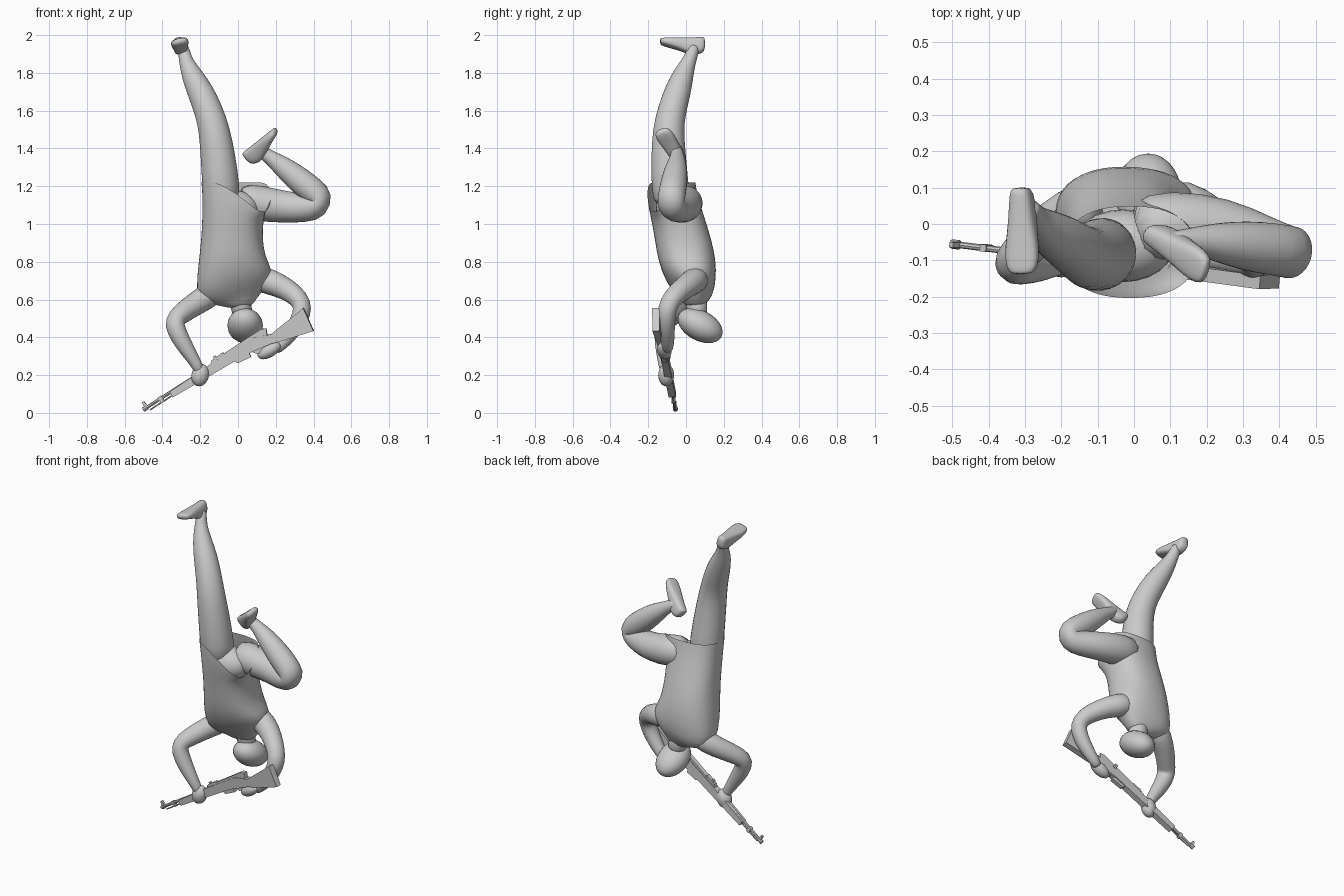
import bpy, bmesh, math
from mathutils import Vector as V, Matrix

if "Cube" in bpy.data.objects:
    bpy.data.objects.remove(bpy.data.objects["Cube"])

GREY = bpy.data.materials.new("plain_grey")
GREY.diffuse_color = (0.6, 0.6, 0.6, 1)
GREY.use_nodes = True
GREY.node_tree.nodes["Principled BSDF"].inputs["Base Color"].default_value = GREY.diffuse_color


def finish(bm, name, smooth=True, subdiv=0):
    bmesh.ops.recalc_face_normals(bm, faces=bm.faces)
    me = bpy.data.meshes.new(name)
    bm.to_mesh(me)
    bm.free()
    me.materials.append(GREY)
    ob = bpy.data.objects.new(name, me)
    bpy.context.collection.objects.link(ob)
    if smooth:
        for p in me.polygons:
            p.use_smooth = True
    if subdiv:
        m = ob.modifiers.new("Subdivision", 'SUBSURF')
        m.levels = m.render_levels = subdiv
    return ob


def skin(rings, name, caps=(True, True), subdiv=1, smooth=True):
    """Joins a list of equal point rings into a surface."""
    bm = bmesh.new()
    rows = [[bm.verts.new(p) for p in r] for r in rings]
    n = len(rows[0])
    for a, b in zip(rows, rows[1:]):
        for i in range(n):
            bm.faces.new((a[i], a[(i + 1) % n], b[(i + 1) % n], b[i]))
    if caps[0]:
        bm.faces.new(rows[0])
    if caps[1]:
        bm.faces.new(rows[-1])
    return finish(bm, name, smooth, subdiv)


def limb(name, pts, n=14):
    """Tube through (x, y, z, radius) points."""
    P = [V(p[:3]) for p in pts]
    ref, rings = V((0.1, 1, 0.05)), []
    for i, p in enumerate(P):
        t = (P[min(i + 1, len(P) - 1)] - P[max(i - 1, 0)]).normalized()
        ref = (ref - t * ref.dot(t)).normalized()
        side = t.cross(ref)
        r = pts[i][3]
        rings.append([p + (ref * math.cos(a) + side * math.sin(a)) * r
                      for a in (2 * math.pi * k / n for k in range(n))])
    return skin(rings, name)


def ball(name, centre, size, axis=(0, 0, 1)):
    """Ellipsoid with its z size laid along axis."""
    bm = bmesh.new()
    bmesh.ops.create_uvsphere(bm, u_segments=24, v_segments=14, radius=1)
    rot = V(axis).to_track_quat('Z', 'X').to_matrix().to_4x4()
    bm.transform(Matrix.Translation(centre) @ rot @ Matrix.Diagonal((*size, 1)))
    return finish(bm, name)


def foot(name, heel, toe, up):
    heel, d = V(heel), V(toe) - V(heel)
    up = V(up)
    up = (up - d * (up.dot(d) / d.dot(d))).normalized()
    side = d.normalized().cross(up)
    rings = []
    for t, h, w in ((0, .06, .022), (.06, .09, .032), (.3, .1, .038), (.5, .075, .042),
                    (.72, .055, .05), (.92, .04, .046), (1, .028, .03)):
        ring = []
        for k in range(12):
            a = 2 * math.pi * k / 12
            c, s = math.cos(a), math.sin(a)
            c = math.copysign(abs(c) ** .7, c)
            s = math.copysign(abs(s) ** .6, s)
            ring.append(heel + d * t + side * w * c + up * (h / 2 * (1 + s)))
        rings.append(ring)
    return skin(rings, name)


# Shirt: upside-down torso; hem open at the top and pulled down by the bent leg
rings = []
for z, x0, x1, y0, y1, slope in ((1.22, -.195, .175, -.205, .05, 0), (1.14, -.188, .15, -.2, .065, 0),
                                 (1.03, -.19, .135, -.185, .1, 0), (.92, -.195, .13, -.165, .135, 0),
                                 (.81, -.21, .145, -.15, .16, .1), (.71, -.225, .185, -.11, .16, .25),
                                 (.64, -.2, .17, -.055, .145, .3), (.59, -.1, .1, -.01, .11, .2),
                                 (.555, -.055, .07, 0, .1, 0)):
    ring = []
    for k in range(24):
        a = 2 * math.pi * k / 24
        c, s = math.cos(a), math.sin(a)
        c = math.copysign(abs(c) ** .85, c)
        s = math.copysign(abs(s) ** .85, s)
        x = (x0 + x1) / 2 + (x1 - x0) / 2 * c
        y = (y0 + y1) / 2 + (y1 - y0) / 2 * s
        drop = max(0, math.cos(a + math.radians(42))) ** 2.5 * .16
        drop *= max(0, (z - 1.0) / .22)
        ring.append((x, y, z + slope * x - drop))
    rings.append(ring)
skin(rings, "shirt", caps=(False, True))

# Pelvis, neck and head
ball("pelvis", (-.03, -.06, 1.08), (.14, .1, .1))
limb("neck", [(0, .05, .64, .06), (.015, .055, .57, .058), (.03, .065, .5, .055)])
ball("head", (.038, .075, .462), (.08, .094, .128), (.02, .85, -.45))

# Straight leg
limb("straight_leg", [(-.085, -.07, 1.08, .1), (-.09, -.085, 1.2, .102), (-.105, -.092, 1.35, .096),
                      (-.125, -.095, 1.5, .085), (-.155, -.075, 1.6, .078), (-.198, -.045, 1.7, .073),
                      (-.245, -.015, 1.79, .058), (-.275, .015, 1.86, .038), (-.285, .035, 1.91, .033),
                      (-.295, .045, 1.95, .03)])
foot("straight_foot", (-.32, .1, 1.99), (-.312, -.14, 1.982), (.23, 0, -1))

# Bent leg
limb("bent_leg", [(-.01, -.02, 1.13, .09), (.1, 0, 1.11, .1), (.25, -.01, 1.09, .087),
                  (.36, -.055, 1.083, .077), (.43, -.08, 1.095, .074), (.445, -.08, 1.13, .074),
                  (.39, -.07, 1.18, .075), (.31, -.06, 1.245, .071), (.23, -.05, 1.31, .056),
                  (.16, -.045, 1.36, .036), (.12, -.05, 1.385, .034), (.1, -.055, 1.4, .03)])
foot("bent_foot", (.02, -.025, 1.375), (.19, -.135, 1.508), (.8, .1, -.9))

# Arms and hands
limb("front_hand_arm", [(-.1, .06, .66, .07), (-.18, .035, .605, .068), (-.26, -.025, .555, .06),
                        (-.325, -.09, .505, .055), (-.34, -.115, .47, .054), (-.31, -.12, .4, .05),
                        (-.26, -.12, .32, .04), (-.215, -.115, .25, .03), (-.2, -.11, .21, .028)])
limb("trigger_hand_arm", [(.08, .065, .72, .075), (.17, .04, .695, .07), (.26, -.02, .655, .06),
                          (.325, -.075, .605, .054), (.345, -.1, .555, .052), (.325, -.105, .49, .048),
                          (.28, -.1, .42, .042), (.225, -.095, .355, .032), (.19, -.1, .33, .028)])
ball("front_hand", (-.2, -.105, .2), (.046, .042, .06), (.25, 0, 1))
ball("trigger_hand", (.165, -.115, .33), (.036, .038, .068), (.85, -.1, .5))

# Rifle frame: u along the gun from the muzzle, n towards its sights, w sideways
U = V((.84, -.105, .54)).normalized()
N = V((-.54, 0, .84))
N = (N - U * N.dot(U)).normalized()
W = U.cross(N)
START = V((-.505, -.055, .022))


def gun(u, n, w=0):
    return START + U * u + N * n + W * w


def plate(name, prof, half, w=0):
    skin([[gun(u, n, w + s * half) for u, n in prof] for s in (-1, 1)], name, subdiv=0, smooth=False)


def rod(name, u0, u1, n, r, w=0):
    skin([[gun(u, n + r * math.sin(k * math.pi / 4), w + r * math.cos(k * math.pi / 4))
           for k in range(8)] for u in (u0, u1)], name, subdiv=0, smooth=False)


plate("stock", [(.17, -.002), (.45, .005), (.7, 0), (.75, -.02), (.79, -.036), (.84, -.03), (1.01, -.012),
                (.99, -.143), (.83, -.1), (.76, -.078), (.62, -.055), (.4, -.047), (.17, -.036)], .019)
plate("receiver", [(.5, 0), (.52, .014), (.76, .016), (.785, .004), (.77, -.03), (.5, -.02)], .014)
plate("magazine", [(.54, -.04), (.64, -.05), (.635, -.08), (.56, -.07)], .013)
plate("trigger_guard", [(.65, -.055), (.74, -.07), (.73, -.088), (.67, -.085)], .005)
rod("barrel", 0, .5, -.006, .009)
rod("cleaning_rod", .03, .2, -.026, .004)
rod("muzzle_ring", .0, .025, -.006, .013)
rod("bolt_handle", .66, .68, .0, .012, -.025)
for label, u, h in (("front_sight", .02, .03), ("rear_sight", .47, .03)):
    plate(label, [(u - .008, -.004), (u + .012, -.004), (u + .008, h), (u - .005, h)], .007)
plate("sight_base", [(.43, 0), (.53, 0), (.52, .022), (.45, .018)], .012)
plate("barrel_band", [(.1, -.03), (.12, -.032), (.12, .006), (.1, .006)], .01)
